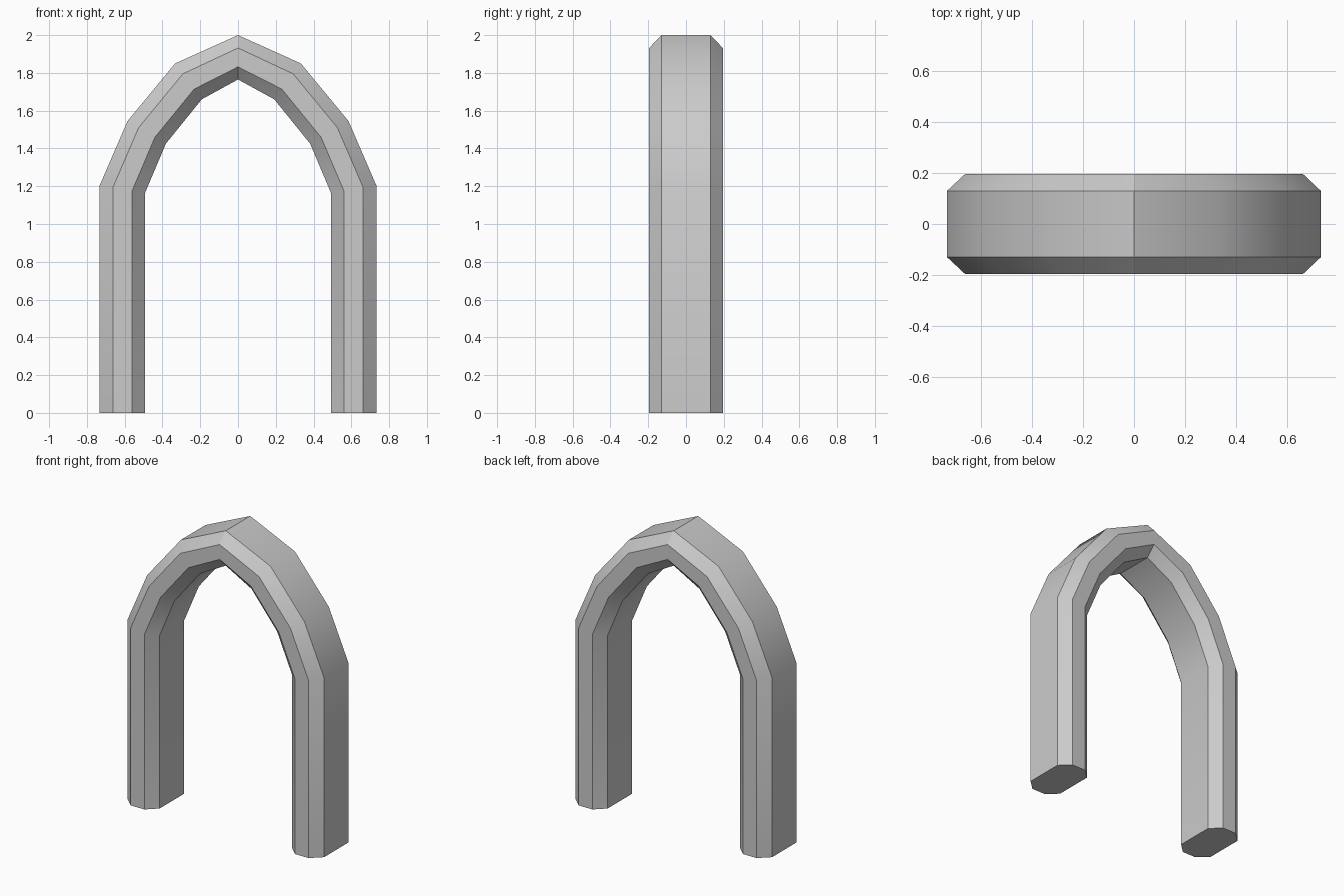
import bpy
import bmesh
import math
from mathutils import Vector

cube = bpy.data.objects.get("Cube")
if cube:
    bpy.data.objects.remove(cube, do_unlink=True)

# Single stone colour
stone = bpy.data.materials.new("grey_stone")
stone.use_nodes = True
colour = (0.6, 0.6, 0.6, 1)
stone.diffuse_color = colour
stone.node_tree.nodes["Principled BSDF"].inputs["Base Color"].default_value = colour

# Outer and inner outlines of one half, foot to apex (x, z)
outer = [(0.732, 0), (0.732, 1.205), (0.585, 1.545), (0.333, 1.85), (0, 2)]
inner = [(0.492, 0), (0.492, 1.165), (0.382, 1.425), (0.192, 1.66), (0, 1.765)]


def full_outline(half):
    return half + [(-x, z) for x, z in reversed(half[:-1])]


# Chamfered cross-section: (blend from outer to inner, y)
half_section = [(0, 0.13), (0.29, 0.195), (0.715, 0.195), (1, 0.13)]
section = half_section + [(t, -y) for t, y in reversed(half_section)]

# Sweep the section along the arch
bm = bmesh.new()
rings = []
for out, inn in zip(full_outline(outer), full_outline(inner)):
    ring = []
    for t, y in section:
        x, z = Vector(out).lerp(Vector(inn), t)
        ring.append(bm.verts.new((x, y, z)))
    rings.append(ring)

count = len(section)
for a, b in zip(rings, rings[1:]):
    for i in range(count):
        j = (i + 1) % count
        bm.faces.new((a[i], a[j], b[j], b[i]))

# Cap both feet
bm.faces.new(rings[0])
bm.faces.new(rings[-1])
bmesh.ops.recalc_face_normals(bm, faces=bm.faces)

mesh = bpy.data.meshes.new("pointed_arch")
bm.to_mesh(mesh)
bm.free()
mesh.materials.append(stone)
arch = bpy.data.objects.new("pointed_arch", mesh)
bpy.context.collection.objects.link(arch)

# Smooth along the curve, crisp at chamfers and apex
bpy.ops.object.select_all(action="DESELECT")
arch.select_set(True)
bpy.context.view_layer.objects.active = arch
bpy.ops.object.shade_smooth_by_angle(angle=math.radians(30))
